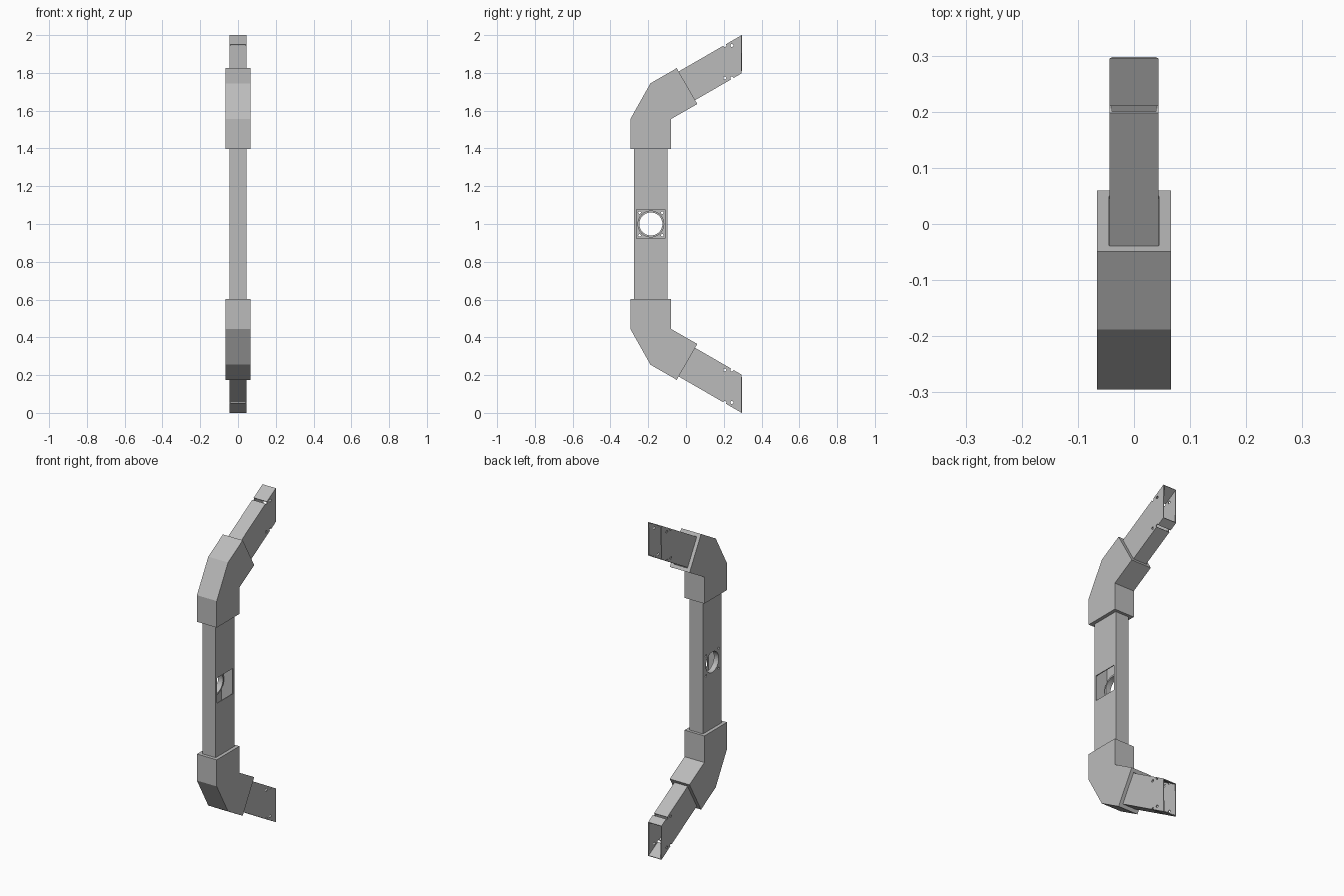
import bpy, bmesh
from math import pi
from mathutils import Matrix, Vector

if "Cube" in bpy.data.objects:
    bpy.data.objects.remove(bpy.data.objects["Cube"], do_unlink=True)

grey = bpy.data.materials.new("plain_grey")
grey.use_nodes = True
colour = (0.5, 0.5, 0.5, 1)
grey.diffuse_color = colour
grey.node_tree.nodes["Principled BSDF"].inputs["Base Color"].default_value = colour


def make_object(name, bm):
    mesh = bpy.data.meshes.new(name)
    bm.to_mesh(mesh)
    bm.free()
    mesh.materials.append(grey)
    obj = bpy.data.objects.new(name, mesh)
    bpy.context.scene.collection.objects.link(obj)
    return obj


def hollow_prism(name, profile, half_width, open_edges, wall):
    """Side profile (y, z) given width along x, open at some edges, with a wall."""
    bm = bmesh.new()
    a = [bm.verts.new((-half_width, y, z)) for y, z in profile]
    b = [bm.verts.new((half_width, y, z)) for y, z in profile]
    n = len(profile)
    bm.faces.new(a)
    bm.faces.new(b[::-1])
    sides = [bm.faces.new((a[i], a[(i + 1) % n], b[(i + 1) % n], b[i])) for i in range(n)]
    bmesh.ops.recalc_face_normals(bm, faces=bm.faces)
    bmesh.ops.delete(bm, geom=[sides[i] for i in open_edges], context='FACES_ONLY')
    obj = make_object(name, bm)
    mod = obj.modifiers.new("wall", 'SOLIDIFY')
    mod.thickness = wall
    mod.offset = -1
    mod.use_even_offset = True
    mod.use_quality_normals = True
    return obj


def cylinder(x0, x1, y, z, radius, segments=16):
    bm = bmesh.new()
    turn = Matrix.Translation(((x0 + x1) / 2, y, z)) @ Matrix.Rotation(pi / 2, 4, 'Y')
    bmesh.ops.create_cone(bm, cap_ends=True, segments=segments, radius1=radius,
                          radius2=radius, depth=x1 - x0, matrix=turn)
    return make_object("cutter", bm)


def box(centre, size):
    bm = bmesh.new()
    bmesh.ops.create_cube(bm, size=1, matrix=Matrix.LocRotScale(Vector(centre), None, Vector(size)))
    return make_object("cutter", bm)


def cut(obj, cutters):
    """Subtract the cutters, bake the result and remove the helpers."""
    for c in cutters:
        c.hide_render = True
        mod = obj.modifiers.new("cut", 'BOOLEAN')
        mod.operation = 'DIFFERENCE'
        mod.solver = 'EXACT'
        mod.object = c
    graph = bpy.context.evaluated_depsgraph_get()
    mesh = bpy.data.meshes.new_from_object(obj.evaluated_get(graph))
    obj.modifiers.clear()
    obj.data = mesh
    for c in cutters:
        bpy.data.objects.remove(c, do_unlink=True)


TUBE, SLEEVE, WALL = 0.044, 0.0655, 0.005
FAN_Y, FAN_Z, FAN_R = -0.186, 1.0, 0.061

# Upright tube, with a square opening on one side and a vent on the other
upright = hollow_prism("upright_tube", [(-0.275, 0.54), (-0.097, 0.54), (-0.097, 1.46), (-0.275, 1.46)],
                       TUBE, (0, 2), WALL)
corners = [(FAN_Y + sy * 0.06, FAN_Z + sz * 0.06) for sy in (-1, 1) for sz in (-1, 1)]
cutters = [box((TUBE, FAN_Y, FAN_Z), (0.03, 0.15, 0.152)),
           cylinder(-0.06, -0.03, FAN_Y, FAN_Z, FAN_R, 40)]
cutters += [cylinder(-0.06, -0.03, y, z, 0.007) for y, z in corners]
cut(upright, cutters)

# Vent mount: a thin square plate and a round collar inside the upright
plate = box((-0.036, FAN_Y, FAN_Z), (0.006, 0.148, 0.148))
plate.name = "vent_plate"
cut(plate, [cylinder(-0.06, 0, FAN_Y, FAN_Z, FAN_R, 40)]
    + [cylinder(-0.06, 0, y, z, 0.007) for y, z in corners])
collar = cylinder(-0.034, -0.012, FAN_Y, FAN_Z, 0.071, 40)
collar.name = "vent_collar"
cut(collar, [cylinder(-0.06, 0.02, FAN_Y, FAN_Z, FAN_R, 40)])

# Elbow sleeves and slanted arms, the lower pair mirrored from the upper
elbow = [(-0.295, 1.396), (-0.08, 1.396), (-0.08, 1.555), (0.06, 1.635),
         (-0.049, 1.825), (-0.188, 1.745), (-0.295, 1.555)]
arm = [(-0.124, 1.758), (-0.036, 1.607), (0.295, 1.798), (0.295, 2.0)]
bolts = [(y, z) for y in (0.206, 0.243) for z in (1.773, 1.945)]
for level in ("upper", "lower"):
    def place(points):
        return [(y, z if level == "upper" else 2 - z) for y, z in points]
    hollow_prism(level + "_elbow", place(elbow), SLEEVE, (0, 3), 0.021)
    tube = hollow_prism(level + "_arm", place(arm), TUBE, (0, 2), WALL)
    cut(tube, [cylinder(-0.1, 0.1, y, z, 0.008, 12) for y, z in place(bolts)])
